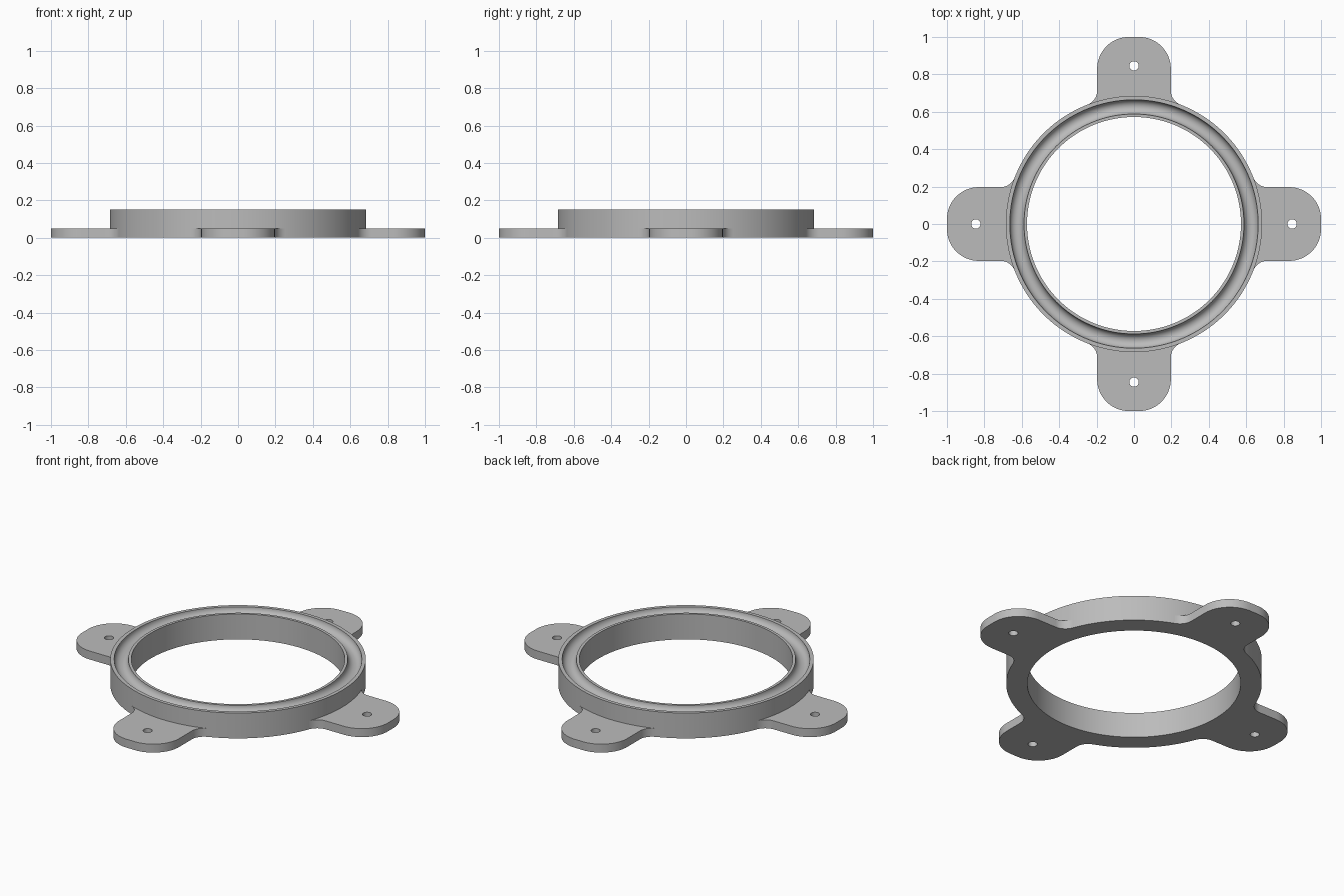
import bpy, bmesh, math
from mathutils import Matrix, Vector

cube = bpy.data.objects.get("Cube")
if cube:
    bpy.data.objects.remove(cube, do_unlink=True)

R_OUT, R_IN, HEIGHT = 0.685, 0.572, 0.15
GROOVE_R, GROOVE = 0.626, 0.038
EAR_W, EAR_H, CORNER, FILLET = 0.197, 0.05, 0.17, 0.08
HOLE_R, HOLE_POS = 0.025, 0.845

grey = bpy.data.materials.new("plain grey")
grey.use_nodes = True
grey.diffuse_color = (0.5, 0.5, 0.5, 1)
grey.node_tree.nodes["Principled BSDF"].inputs["Base Color"].default_value = (0.5, 0.5, 0.5, 1)


def arc(cx, cy, r, a0, a1, n):
    """Points along an arc, angles in radians."""
    return [(cx + r * math.cos(a0 + (a1 - a0) * i / n),
             cy + r * math.sin(a0 + (a1 - a0) * i / n)) for i in range(n + 1)]


def finish(bm, name):
    bmesh.ops.recalc_face_normals(bm, faces=bm.faces)
    mesh = bpy.data.meshes.new(name)
    bm.to_mesh(mesh)
    bm.free()
    mesh.materials.append(grey)
    obj = bpy.data.objects.new(name, mesh)
    bpy.context.collection.objects.link(obj)
    bpy.ops.object.select_all(action='DESELECT')
    obj.select_set(True)
    bpy.context.view_layer.objects.active = obj
    bpy.ops.object.shade_smooth_by_angle(angle=math.radians(30))
    return obj


def loop(bm, pts):
    verts = [bm.verts.new((x, y, 0)) for x, y in pts]
    return [bm.edges.new((v, verts[i - 1])) for i, v in enumerate(verts)]


# Ring with a round groove in its top, lathed from a profile
profile = [(R_IN, 0), (R_OUT, 0), (R_OUT, HEIGHT)]
profile += arc(GROOVE_R, HEIGHT, GROOVE, 0, -math.pi, 16)
profile += [(R_IN, HEIGHT)]
SEG = 160
bm = bmesh.new()
rings = []
for s in range(SEG):
    a = 2 * math.pi * s / SEG
    rings.append([bm.verts.new((r * math.cos(a), r * math.sin(a), z)) for r, z in profile])
for s in range(SEG):
    p, q = rings[s - 1], rings[s]
    for k in range(len(profile)):
        bm.faces.new((p[k - 1], p[k], q[k], q[k - 1]))
finish(bm, "bearing_ring")

# Mounting ear outline: fillet off the ring, straight side, rounded end, mirrored
fx = EAR_W + FILLET
fy = math.sqrt((R_OUT + FILLET) ** 2 - fx ** 2)
touch = math.atan2(fy, fx)
side = arc(fx, fy, FILLET, touch + math.pi, math.pi, 10)
side[-1:] = [(EAR_W, fy)]
side += arc(EAR_W - CORNER, 1 - CORNER, CORNER, 0, math.pi / 2, 18)
inner = arc(0, 0, R_OUT - 0.002, math.pi - touch, touch, 16)[1:-1]
outline = side + [(-x, y) for x, y in reversed(side)] + inner

for i, name in enumerate(("back_ear", "left_ear", "front_ear", "right_ear")):
    bm = bmesh.new()
    edges = loop(bm, outline)
    edges += loop(bm, arc(0, HOLE_POS, HOLE_R, 0, 2 * math.pi, 24)[:-1])
    bmesh.ops.triangle_fill(bm, edges=edges, use_beauty=True, normal=Vector((0, 0, 1)))
    top = bmesh.ops.extrude_face_region(bm, geom=bm.faces[:])["geom"]
    bmesh.ops.translate(bm, vec=(0, 0, EAR_H),
                        verts=[g for g in top if isinstance(g, bmesh.types.BMVert)])
    bmesh.ops.rotate(bm, verts=bm.verts, matrix=Matrix.Rotation(-i * math.pi / 2, 3, 'Z'))
    finish(bm, name)
